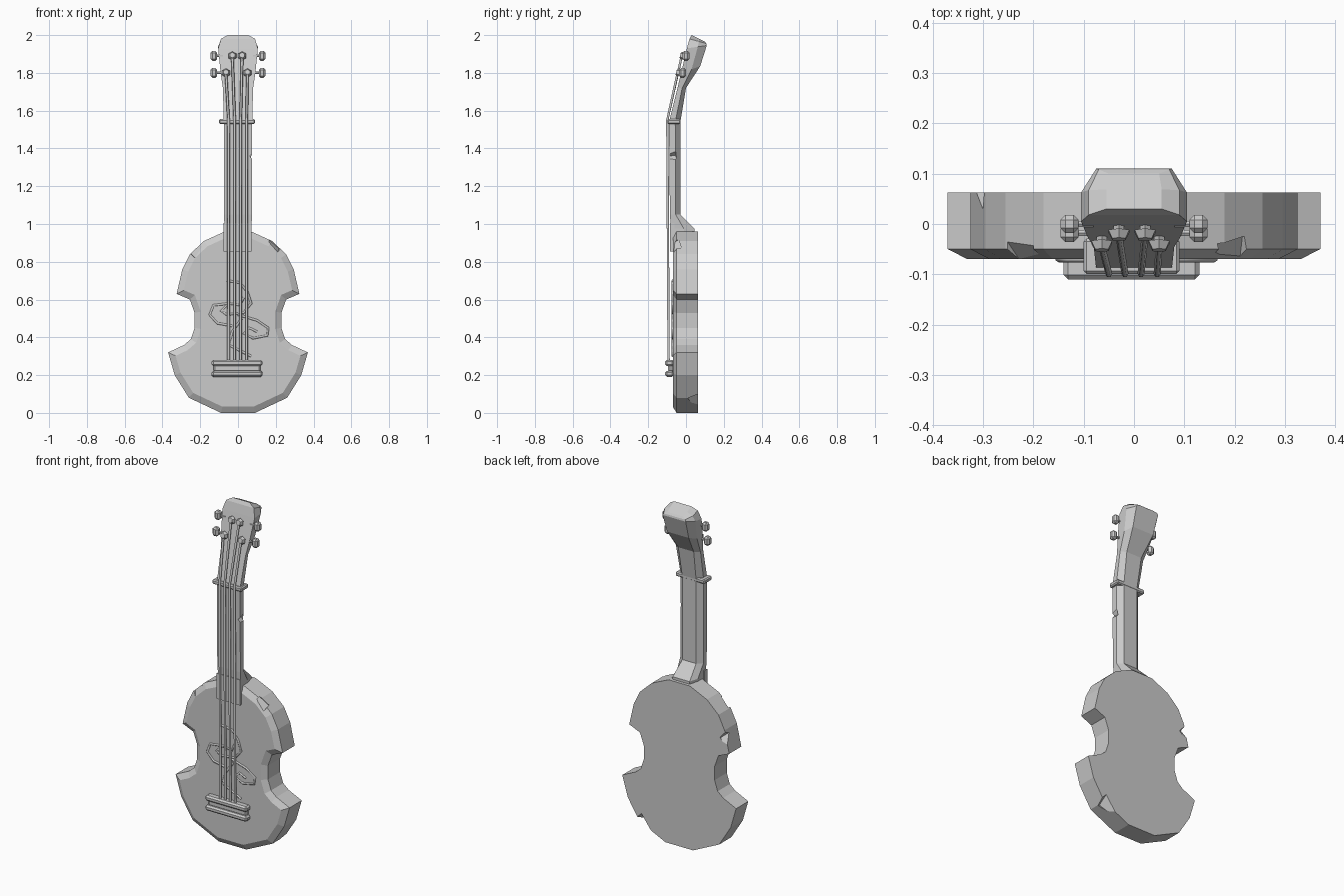
import bpy, bmesh
from math import pi
from mathutils import Vector, Euler

cube = bpy.data.objects.get("Cube")
if cube:
    bpy.data.objects.remove(cube)

grey = bpy.data.materials.new("plain grey")
grey.use_nodes = True
GREY = (0.6, 0.6, 0.6, 1)
grey.diffuse_color = GREY
grey.node_tree.nodes["Principled BSDF"].inputs["Base Color"].default_value = GREY


def finish(name, bm):
    bmesh.ops.recalc_face_normals(bm, faces=bm.faces)
    mesh = bpy.data.meshes.new(name)
    bm.to_mesh(mesh)
    bm.free()
    mesh.materials.append(grey)
    obj = bpy.data.objects.new(name, mesh)
    bpy.context.collection.objects.link(obj)
    return obj


def loft(name, rings):
    """Skin a list of equal-length closed rings and cap both ends."""
    bm = bmesh.new()
    rows = [[bm.verts.new(p) for p in ring] for ring in rings]
    for a, b in zip(rows, rows[1:]):
        for i in range(len(a)):
            j = (i + 1) % len(a)
            bm.faces.new((a[i], a[j], b[j], b[i]))
    bm.faces.new(rows[0])
    bm.faces.new(rows[-1])
    return finish(name, bm)


def box(name, center, size, bevel=0.0):
    bm = bmesh.new()
    bmesh.ops.create_cube(bm, size=1)
    bmesh.ops.scale(bm, vec=size, verts=bm.verts)
    bmesh.ops.translate(bm, vec=center, verts=bm.verts)
    if bevel:
        bmesh.ops.bevel(bm, geom=bm.edges[:], offset=bevel, segments=1, affect='EDGES')
    return finish(name, bm)


def rod(name, a, b, r1, r2=None, sides=6):
    a, b = Vector(a), Vector(b)
    bm = bmesh.new()
    bmesh.ops.create_cone(bm, cap_ends=True, segments=sides, radius1=r1,
                          radius2=r1 if r2 is None else r2, depth=(b - a).length)
    bmesh.ops.rotate(bm, matrix=(b - a).to_track_quat('Z', 'Y').to_matrix(), verts=bm.verts)
    bmesh.ops.translate(bm, vec=(a + b) / 2, verts=bm.verts)
    return finish(name, bm)


def tube(name, points, radius):
    """Angular line through points."""
    curve = bpy.data.curves.new(name, 'CURVE')
    curve.dimensions = '3D'
    curve.bevel_depth = radius
    curve.bevel_resolution = 1
    curve.use_fill_caps = True
    spline = curve.splines.new('POLY')
    spline.points.add(len(points) - 1)
    for p, co in zip(spline.points, points):
        p.co = (*co, 1)
    temp = bpy.data.objects.new(name, curve)
    mesh = bpy.data.meshes.new_from_object(temp)
    bpy.data.objects.remove(temp)
    mesh.name = name
    mesh.materials.clear()
    mesh.materials.append(grey)
    obj = bpy.data.objects.new(name, mesh)
    bpy.context.collection.objects.link(obj)


def chip(target, center, size, turn):
    """Knock a wedge out of an edge."""
    cutter = box("chip_cutter", (0, 0, 0), (size, size, size))
    cutter.location = center
    cutter.rotation_euler = Euler(turn)
    cutter.hide_render = True
    cutter.hide_viewport = False
    mod = target.modifiers.new("chip", 'BOOLEAN')
    mod.object = cutter
    mod.solver = 'EXACT'
    bpy.context.view_layer.objects.active = target
    bpy.ops.object.modifier_apply(modifier=mod.name)
    bpy.data.objects.remove(cutter)


# Body: waisted outline with a bevelled front rim
half = [(0.09, 0.0), (0.26, 0.08), (0.335, 0.2), (0.37, 0.32), (0.285, 0.36),
        (0.25, 0.39), (0.23, 0.45), (0.23, 0.53), (0.255, 0.6), (0.325, 0.63),
        (0.295, 0.76), (0.255, 0.84), (0.18, 0.91), (0.07, 0.96)]
outline = half + [(-x, z) for x, z in reversed(half)]


def inset(points, d):
    out = []
    for i, p in enumerate(points):
        a, b, c = Vector(points[i - 1]), Vector(p), Vector(points[(i + 1) % len(points)])
        n1, n2 = (b - a).orthogonal().normalized(), (c - b).orthogonal().normalized()
        n = (n1 + n2).normalized()
        out.append(b + n * d / max(n.dot(n1), 0.6))
    return out


body = loft("body", [[(x, y, z) for x, z in ring] for y, ring in
                     ((0.063, outline), (-0.05, outline), (-0.07, inset(outline, 0.033)))])
chip(body, (0.21, -0.075, 0.9), 0.07, (0.6, 0.7, 0.3))
chip(body, (-0.24, -0.07, 0.88), 0.07, (0.6, 0.5, 0.9))
chip(body, (-0.31, 0.075, 0.72), 0.06, (0.7, 0.6, 0.6))
chip(body, (0.25, 0.075, 0.06), 0.09, (0.7, 0.6, 0.4))

# Neck and head: sections as front y, z, back y, z, front and back half widths
sections = [(-0.08, 0.93, 0.045, 0.94, 0.07, 0.055), (-0.08, 0.975, 0.045, 0.975, 0.07, 0.055),
            (-0.085, 1.05, -0.03, 1.05, 0.075, 0.045), (-0.09, 1.54, -0.03, 1.54, 0.075, 0.045),
            (-0.045, 1.72, 0.0, 1.72, 0.08, 0.05), (-0.026, 1.8, 0.075, 1.835, 0.092, 0.07),
            (0.005, 1.93, 0.11, 1.945, 0.105, 0.075), (0.018, 1.98, 0.108, 1.955, 0.09, 0.07),
            (0.03, 2.0, 0.1, 1.965, 0.055, 0.05)]
rings = []
for yf, zf, yb, zb, wf, wb in sections:
    ym, zm = yf * 0.45 + yb * 0.55, zf * 0.45 + zb * 0.55
    rings.append([(-wf, yf, zf), (wf, yf, zf), (wf, ym, zm),
                  (wb, yb, zb), (-wb, yb, zb), (-wf, ym, zm)])
neck = loft("neck_and_head", rings)
chip(neck, (0.09, -0.07, 1.36), 0.045, (0.2, 0.8, 0.4))
box("fingerboard_end", (-0.003, -0.074, 0.93), (0.15, 0.024, 0.15))
box("nut", (-0.005, -0.064, 1.542), (0.19, 0.07, 0.026), 0.006)

# Tailpiece: two wide rails with a recessed bar between
for name, z, w, d, h in (("lower_rail", 0.207, 0.27, 0.045, 0.032),
                         ("middle_bar", 0.236, 0.25, 0.03, 0.04),
                         ("upper_rail", 0.264, 0.27, 0.045, 0.032)):
    box("tailpiece_" + name, (-0.005, -0.065 - d / 2, z), (w, d, h), 0.009)

# Strings and their posts
posts = [(-0.064, 1.8), (-0.03, 1.89), (0.022, 1.89), (0.05, 1.8)]
for i, (px, pz) in enumerate(posts):
    x = -0.05 + i * 0.032
    y = -0.028 + (pz - 1.8) * 0.24
    tube(f"string_{i + 1}", [(x, -0.092, 0.27), (x, -0.099, 1.55), (px, y - 0.016, pz)], 0.007)
    rod(f"string_post_{i + 1}", (px, y + 0.01, pz), (px, y - 0.012, pz - 0.004), 0.012)
    rod(f"post_cap_{i + 1}", (px, y - 0.008, pz), (px, y - 0.024, pz + 0.004), 0.024, 0.015)

# Tuning pegs on both sides of the head
for side, label in ((1, "left"), (-1, "right")):
    for z, y, row in ((1.8, -0.018, "lower"), (1.89, 0.0, "upper")):
        rod(f"{label}_{row}_peg_shaft", (side * 0.08, y, z), (side * 0.12, y, z), 0.007)
        box(f"{label}_{row}_peg", (side * 0.128, y, z), (0.036, 0.036, 0.052), 0.01)

# Angular scrollwork on the front
scrolls = [
    [(-0.06, 0.7), (0.01, 0.69), (0.05, 0.64), (0.07, 0.58), (0.03, 0.53), (-0.06, 0.52),
     (-0.09, 0.54), (-0.05, 0.58), (0.01, 0.57), (0.03, 0.61)],
    [(-0.04, 0.58), (-0.13, 0.57), (-0.15, 0.52), (-0.11, 0.475), (-0.03, 0.46)],
    [(0.0, 0.52), (0.1, 0.49), (0.16, 0.45), (0.155, 0.41), (0.08, 0.395), (0.03, 0.42),
     (0.06, 0.45), (0.1, 0.43)],
    [(0.02, 0.5), (-0.03, 0.43), (-0.05, 0.36), (0.01, 0.33), (0.07, 0.3)]]
for i, path in enumerate(scrolls):
    tube(f"scroll_{i + 1}", [(x, -0.069, z) for x, z in path], 0.007)
